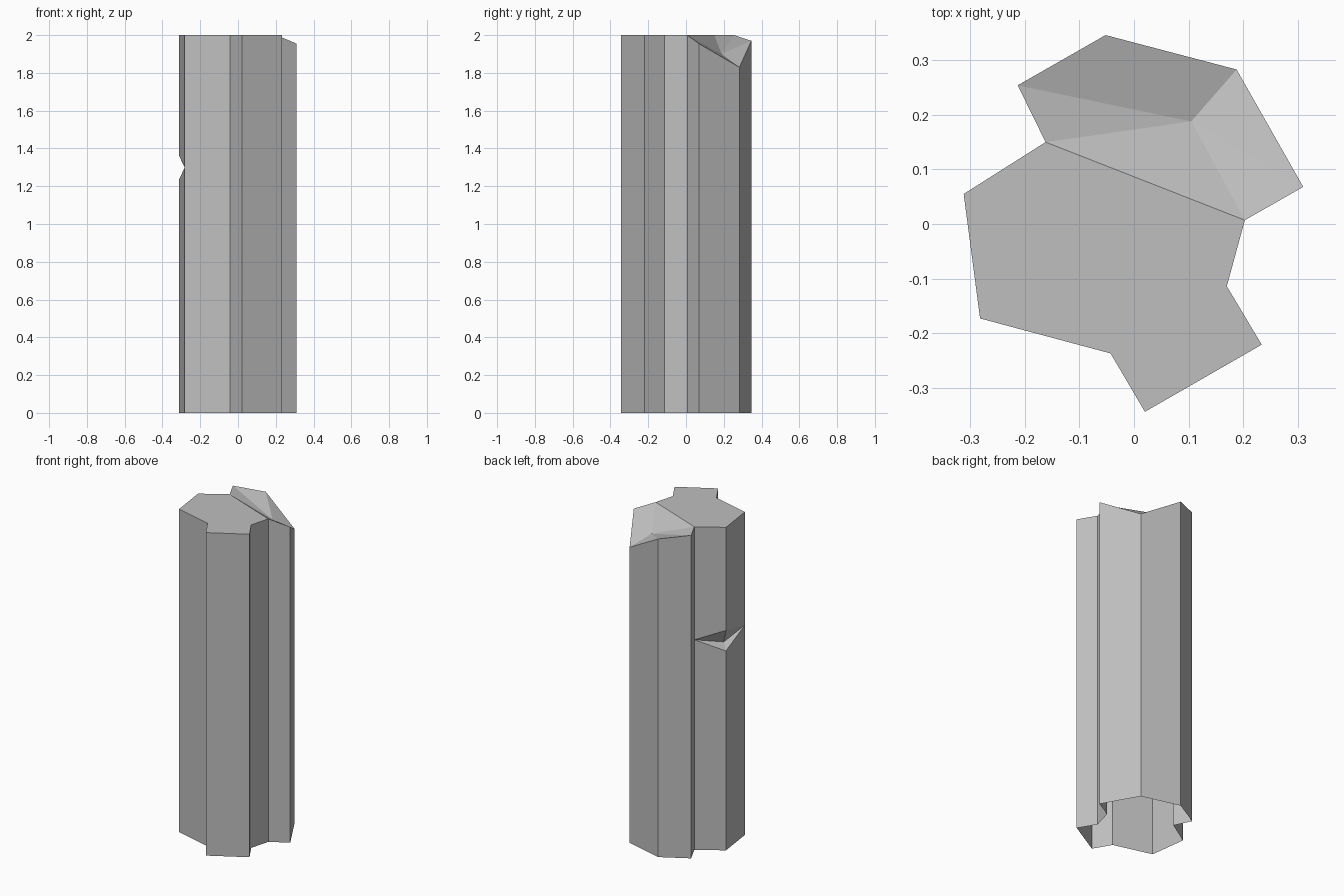
import bpy
import bmesh

cube = bpy.data.objects.get("Cube")
if cube:
    bpy.data.objects.remove(cube, do_unlink=True)

# One plain stone grey
stone = bpy.data.materials.new("stone grey")
stone.use_nodes = True
GREY = (0.52, 0.52, 0.52, 1)
stone.diffuse_color = GREY
bsdf = stone.node_tree.nodes["Principled BSDF"]
bsdf.inputs["Base Color"].default_value = GREY
bsdf.inputs["Roughness"].default_value = 0.8

# Plan outline, counter-clockwise, starting at the front corner
OUTLINE = [(0.02, -0.344), (0.234, -0.221), (0.17, -0.114), (0.203, 0.007),
           (0.31, 0.068), (0.188, 0.283), (-0.052, 0.346), (-0.213, 0.254),
           (-0.162, 0.15), (-0.312, 0.055), (-0.282, -0.173), (-0.043, -0.237)]
HEIGHT = 2.0
BROKEN = {4: 1.955, 5: 1.83, 6: 1.97}      # lowered corners of the broken top
EDGE_A, CORNER, EDGE_B = 8, 9, 10          # corners touched by the side chip

bm = bmesh.new()
count = len(OUTLINE)
bottom = [bm.verts.new((x, y, 0)) for x, y in OUTLINE]
top = [bm.verts.new((x, y, BROKEN.get(i, HEIGHT))) for i, (x, y) in enumerate(OUTLINE)]


def on_corner(i, z):
    return bm.verts.new((*OUTLINE[i], z))


# Points of the side chip
chip_a = on_corner(EDGE_A, 1.3)
chip_b = on_corner(EDGE_B, 1.3)
chip_high = on_corner(CORNER, 1.362)
chip_low = on_corner(CORNER, 1.235)
chip_deep = bm.verts.new((-0.264, 0.007, 1.26))

# Plain walls; the underside stays open
for i in range(count):
    j = (i + 1) % count
    if CORNER in (i, j):
        continue
    right = [chip_a] if j == EDGE_A else []
    left = [chip_b] if i == EDGE_B else []
    bm.faces.new([bottom[i], bottom[j], *right, top[j], top[i], *left])

# Walls above and below the chip, and the chip itself
for a, b, ca, cb in ((EDGE_A, CORNER, chip_a, None), (CORNER, EDGE_B, None, chip_b)):
    low = (ca or chip_low, cb or chip_low)
    high = (ca or chip_high, cb or chip_high)
    bm.faces.new([bottom[a], bottom[b], low[1], low[0]])
    bm.faces.new([high[0], high[1], top[b], top[a]])
    bm.faces.new([low[0], low[1], chip_deep])
    bm.faces.new([high[1], high[0], chip_deep])

# Flat part of the top
bm.faces.new(top[EDGE_A:] + top[:4])

# Broken part of the top, fanned around a sunken point
sunken = bm.verts.new((0.105, 0.188, 1.9))
for i in range(3, EDGE_A):
    bm.faces.new([top[i], top[i + 1], sunken])
bm.faces.new([top[EDGE_A], top[3], sunken])

mesh = bpy.data.meshes.new("broken_stone_pillar")
bm.to_mesh(mesh)
bm.free()
mesh.materials.append(stone)
pillar = bpy.data.objects.new("broken_stone_pillar", mesh)
bpy.context.collection.objects.link(pillar)
